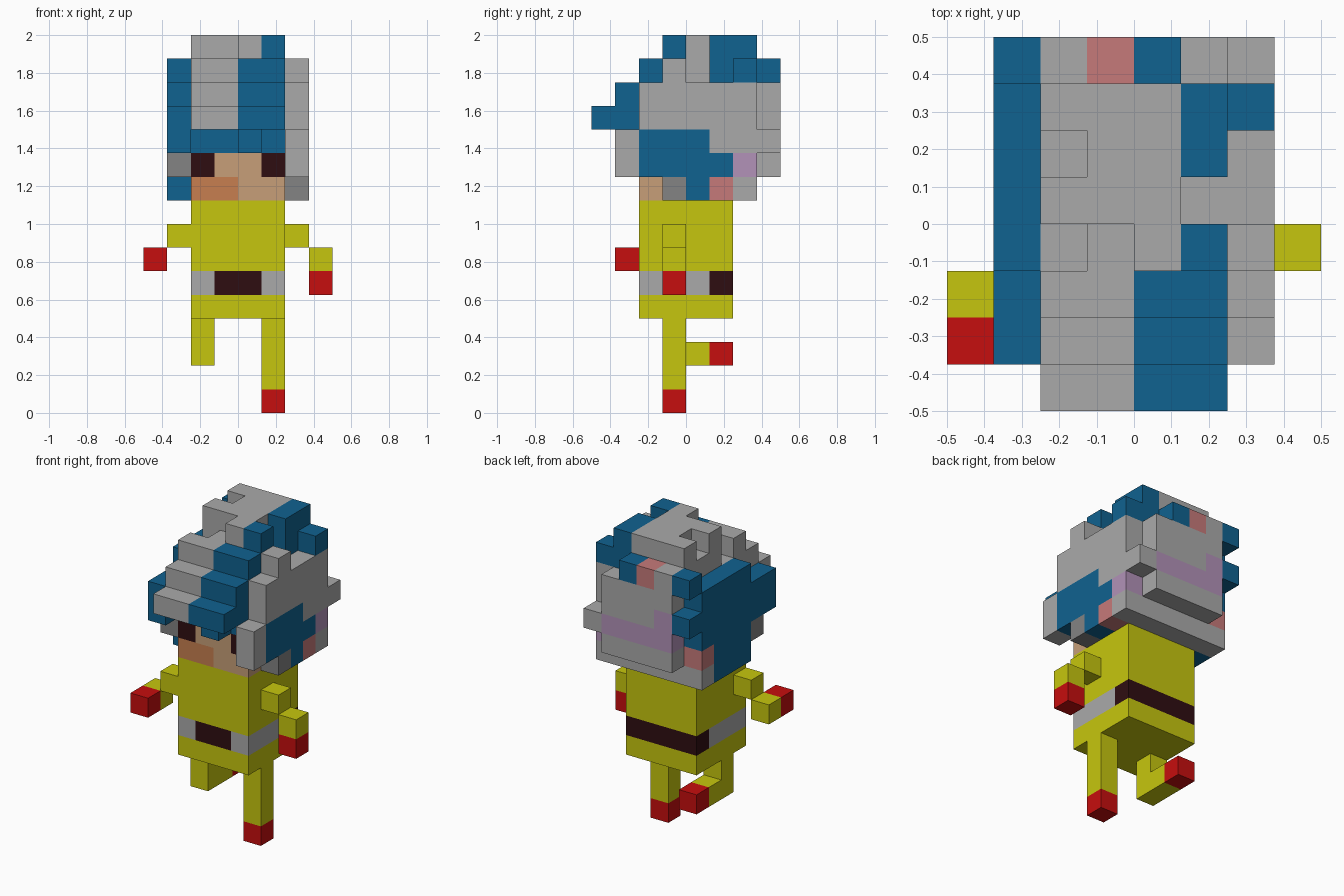
import bpy, bmesh

cube = bpy.data.objects.get("Cube")
if cube:
    bpy.data.objects.remove(cube, do_unlink=True)

U = 0.125  # size of one block

# Flat colours, given as 8-bit sRGB
COLOURS = {
    "blue": (16, 98, 144), "light_grey": (170, 170, 170), "dark_grey": (131, 131, 131),
    "dark_brown": (47, 13, 17), "tan": (199, 159, 120), "terracotta": (199, 127, 80),
    "yellow": (198, 198, 14), "red": (198, 14, 14), "pink": (198, 122, 122),
    "lilac": (178, 146, 184),
}


def linear(c):
    c /= 255
    return c / 12.92 if c <= 0.04045 else ((c + 0.055) / 1.055) ** 2.4


MATS = {}
for mat_name, rgb in COLOURS.items():
    m = bpy.data.materials.new(mat_name)
    m.use_nodes = True
    col = tuple(linear(c) for c in rgb) + (1.0,)
    m.diffuse_color = col
    m.node_tree.nodes["Principled BSDF"].inputs["Base Color"].default_value = col
    MATS[mat_name] = m

blocks = {}  # grid cell -> (part, colour); later fills repaint earlier ones


def fill(part, colour, xs, ys, zs):
    """Fill an inclusive range of grid cells; a single int means one cell."""
    rng = [(r, r) if isinstance(r, int) else r for r in (xs, ys, zs)]
    for x in range(rng[0][0], rng[0][1] + 1):
        for y in range(rng[1][0], rng[1][1] + 1):
            for z in range(rng[2][0], rng[2][1] + 1):
                blocks[x, y, z] = (part, colour)


# Body with belt
fill("body", "yellow", (2, 5), (2, 5), (4, 8))
fill("body", "light_grey", (2, 5), (2, 4), 5)
fill("body", "dark_brown", (3, 4), 2, 5)
fill("body", "dark_brown", (2, 5), 5, 5)

# Legs: left one straight, right one bent back
fill("left_leg", "yellow", 5, 3, (1, 3))
fill("left_leg", "red", 5, 3, 0)
fill("right_leg", "yellow", 2, 3, (2, 3))
fill("right_leg", "yellow", 2, 4, 2)
fill("right_leg", "red", 2, 5, 2)

# Arms: left one hanging, right one swung forward
fill("left_arm", "yellow", 6, 3, 7)
fill("left_arm", "yellow", 7, 3, 6)
fill("left_arm", "red", 7, 3, 5)
fill("right_arm", "yellow", 1, 2, 7)
fill("right_arm", "yellow", 0, 2, 6)
fill("right_arm", "red", 0, 1, 6)

# Face with eyes
fill("head", "tan", (2, 5), (2, 5), (9, 10))
fill("head", "terracotta", (2, 3), 2, 9)
for eye_x in (2, 5):
    fill("head", "dark_brown", eye_x, 2, 10)

# Hair core, back and nape
fill("hair", "light_grey", (2, 5), (3, 6), (11, 13))
fill("hair", "light_grey", (2, 5), 7, (10, 13))
fill("hair", "light_grey", (1, 6), 6, (9, 10))
fill("hair", "lilac", (2, 5), 7, 11)
fill("hair", "lilac", 2, 7, 12)

# Fringe: stepped rows, grey on the right half and blue on the left half
fill("hair", "blue", (2, 5), 2, 11)
fill("hair", "blue", 4, 1, 11)
for colour, xs in (("light_grey", (2, 3)), ("blue", (4, 5))):
    fill("hair", colour, xs, (0, 2), 12)
    fill("hair", colour, xs, (1, 2), 13)
    fill("hair", colour, xs, 2, 14)

# Left side of the hair
fill("hair", "light_grey", 6, 1, (10, 11))
fill("hair", "light_grey", 6, (2, 6), (11, 13))
fill("hair", "blue", 6, (2, 4), 11)
fill("hair", "blue", 6, (2, 5), 10)
fill("hair", "lilac", 6, 6, 10)
fill("hair", "dark_grey", 6, 3, 9)
fill("hair", "blue", 6, 4, 9)
fill("hair", "pink", 6, 5, 9)
fill("hair", "light_grey", 6, 7, 11)
fill("hair", "light_grey", 6, 3, 14)

# Right side of the hair
fill("hair", "blue", 1, (1, 6), (11, 12))
fill("hair", "blue", 1, (3, 6), 13)
fill("hair", "blue", 1, (3, 5), (9, 10))
fill("hair", "dark_grey", 1, 2, 10)
fill("hair", "pink", 1, 6, 10)
fill("hair", "blue", 1, 7, 12)

# Crown, lower layer
fill("hair", "light_grey", (3, 5), 3, 14)
fill("hair", "light_grey", (2, 4), (4, 6), 14)
fill("hair", "blue", 5, (5, 6), 14)
fill("hair", "blue", 6, 6, 14)
for x, colour in enumerate(("blue", "light_grey", "pink", "blue"), start=1):
    fill("hair", colour, x, 7, 14)

# Crown, top layer
fill("hair", "light_grey", 4, 3, 15)
fill("hair", "light_grey", (2, 4), 4, 15)
fill("hair", "light_grey", (3, 4), 5, 15)
fill("hair", "light_grey", (2, 4), 6, 15)
fill("hair", "blue", 5, 3, 15)
fill("hair", "blue", 5, (5, 6), 15)


def build(part):
    """Make one object from the exposed block faces of a part."""
    bm = bmesh.new()
    verts = {}
    used = []

    def vert(p):
        if p not in verts:
            verts[p] = bm.verts.new(((p[0] - 4) * U, (p[1] - 4) * U, p[2] * U))
        return verts[p]

    for cell, (owner, colour) in blocks.items():
        if owner != part:
            continue
        if colour not in used:
            used.append(colour)
        for axis in range(3):
            for side in (0, 1):
                near = list(cell)
                near[axis] += 2 * side - 1
                if tuple(near) in blocks:
                    continue
                ring = []
                for a, b in ((0, 0), (1, 0), (1, 1), (0, 1)):
                    p = list(cell)
                    p[axis] += side
                    p[(axis + 1) % 3] += a
                    p[(axis + 2) % 3] += b
                    ring.append(vert(tuple(p)))
                face = bm.faces.new(ring if side else ring[::-1])
                face.material_index = used.index(colour)
    mesh = bpy.data.meshes.new(part)
    bm.to_mesh(mesh)
    bm.free()
    for colour in used:
        mesh.materials.append(MATS[colour])
    bpy.context.collection.objects.link(bpy.data.objects.new(part, mesh))


for part in sorted({owner for owner, _ in blocks.values()}):
    build(part)
